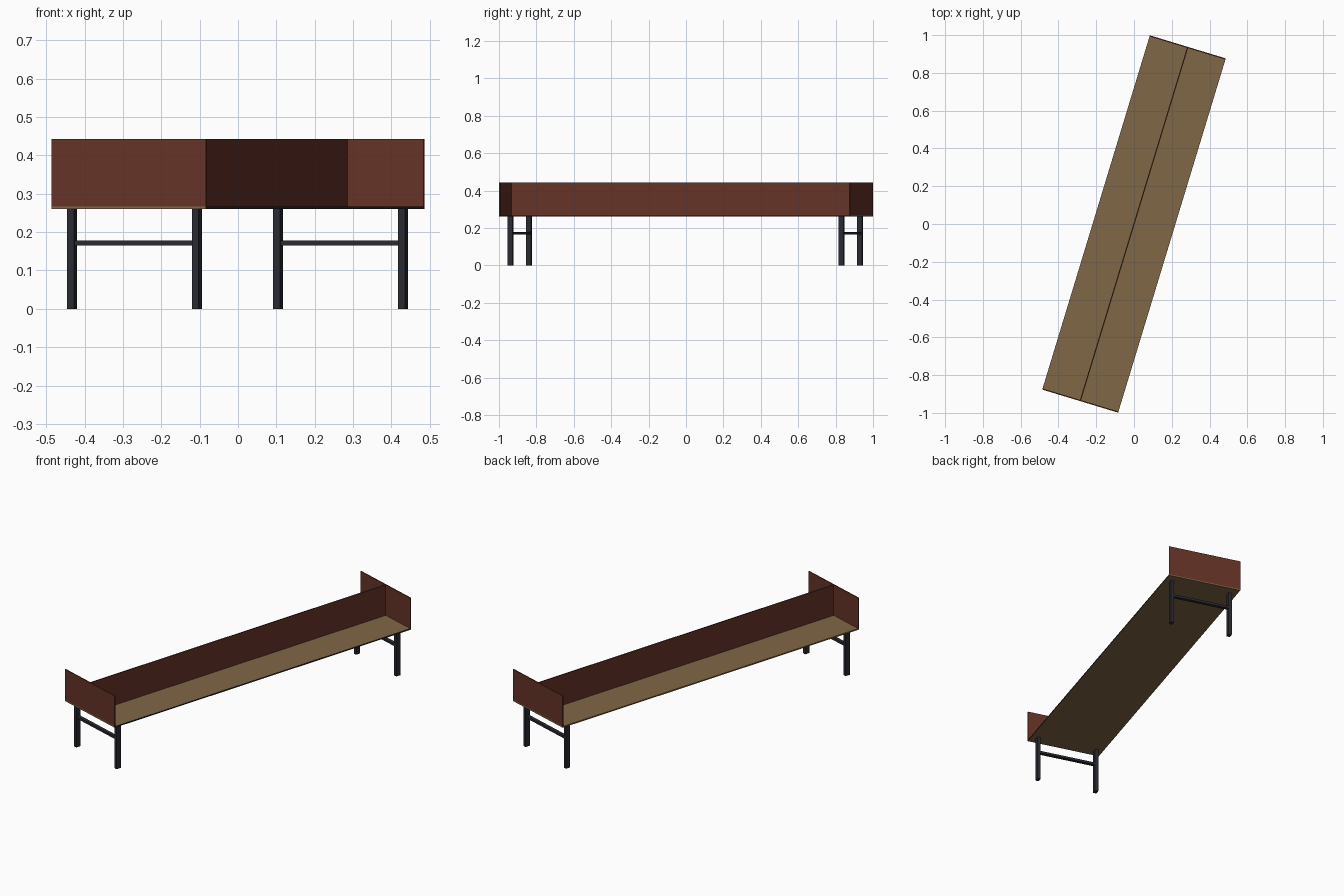
import bpy, math
from mathutils import Matrix

if "Cube" in bpy.data.objects:
    bpy.data.objects.remove(bpy.data.objects["Cube"])

ANGLE = math.radians(-16.9)   # the whole bench is turned about z
L, W = 1.96, 0.42
ROT = Matrix.Rotation(ANGLE, 4, 'Z')


def material(name, rgb):
    m = bpy.data.materials.new(name)
    m.diffuse_color = (*rgb, 1)
    m.use_nodes = True
    m.node_tree.nodes["Principled BSDF"].inputs["Base Color"].default_value = m.diffuse_color
    return m


tan = material("tan_wood", (0.215, 0.135, 0.062))
red = material("red_brown_panel", (0.130, 0.033, 0.020))
dark = material("dark_metal", (0.022, 0.023, 0.030))


def box(name, lo, hi, mat):
    """Axis-aligned box in bench space, turned into place."""
    bpy.ops.mesh.primitive_cube_add(size=1)
    ob = bpy.context.object
    ob.name = name
    size = [b - a for a, b in zip(lo, hi)]
    mid = [(a + b) / 2 for a, b in zip(lo, hi)]
    ob.data.transform(ROT @ Matrix.Translation(mid) @ Matrix.Diagonal((*size, 1)))
    ob.data.materials.append(mat)
    return ob


# Seat board, with one dark long edge
Z0, Z1, TOP, T = 0.26, 0.267, 0.442, 0.006
seat = box("seat_board", (-W/2, -L/2, Z0), (W/2, L/2, Z1), tan)
seat.data.materials.append(dark)
for p in seat.data.polygons:
    if (ROT.inverted().to_3x3() @ p.normal).x > 0.9:
        p.material_index = 1

# Lengthwise divider and the two end panels
box("centre_divider", (-T/2, -L/2 + T, Z1), (T/2, L/2 - T, TOP), red)
box("front_end_panel", (-W/2, -L/2, Z1), (W/2, -L/2 + T, TOP), red)
box("back_end_panel", (-W/2, L/2 - T, Z1), (W/2, L/2, TOP), red)

# Leg frames: two flat legs joined by a stretcher at each end
LX, HX, HY = 0.17, 0.0093, 0.014
for end, y in (("front", -0.929), ("back", 0.92)):
    for side, x in (("left", -LX), ("right", LX)):
        box(f"{end}_{side}_leg", (x - HX, y - HY, 0), (x + HX, y + HY, Z0), dark)
    box(f"{end}_stretcher", (-LX + HX, y - 0.01, 0.165),
        (LX - HX, y + 0.01, 0.178), dark)
